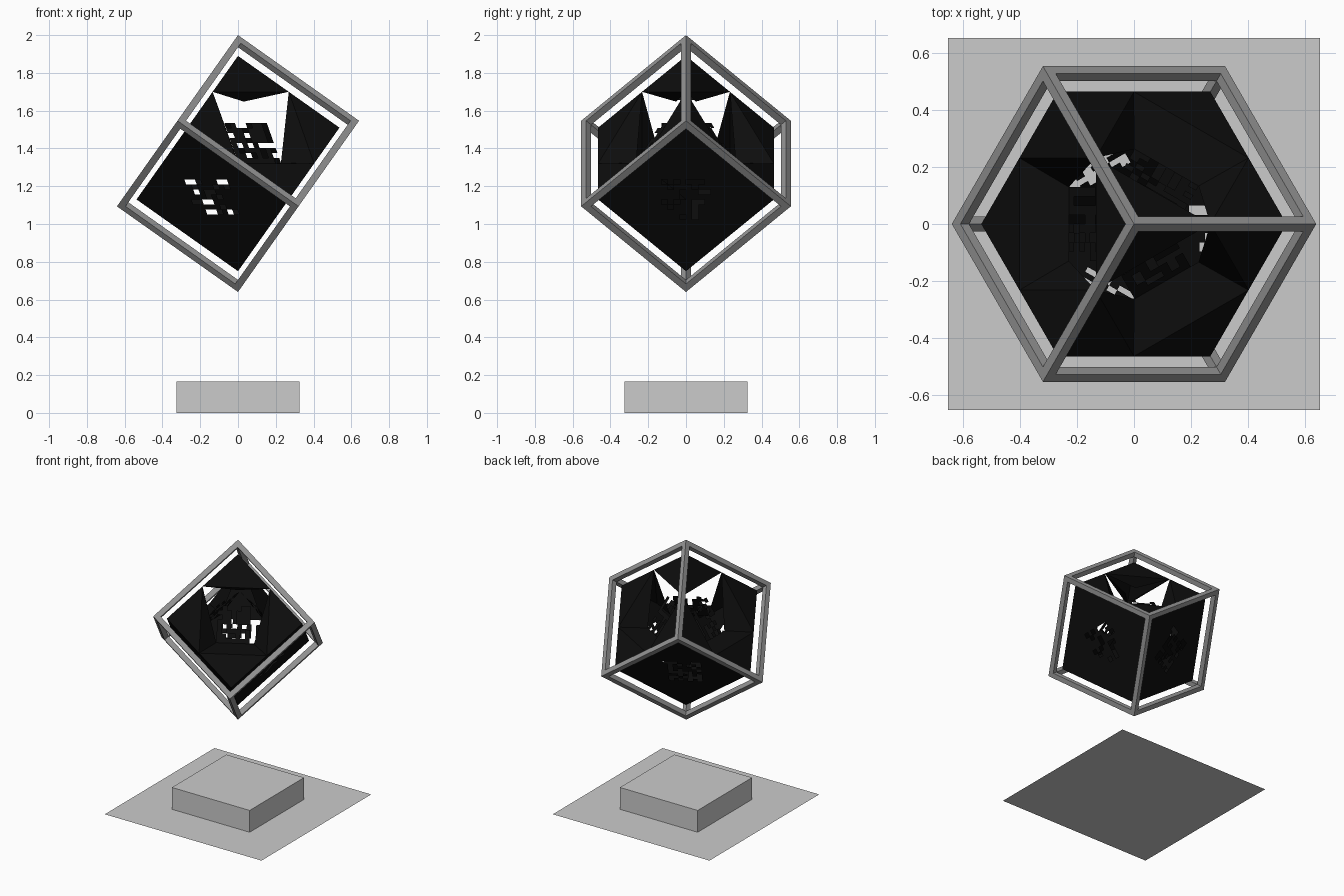
import bpy, bmesh, math, random
from mathutils import Vector, Matrix

if "Cube" in bpy.data.objects:
    bpy.data.objects.remove(bpy.data.objects["Cube"])

random.seed(4)
CENTRE = Vector((0, 0, 1.32))
EDGE, BAR = 0.785, 0.037          # outer frame
H = 0.329                         # half edge of the inner cube
HOLE = H / math.sqrt(2)           # half side of the turned square in each face
MAZE, DEPTH = 0.13, 0.14          # maze panel half side and recess

def material(name, v):
    m = bpy.data.materials.new(name)
    m.diffuse_color = (v, v, v, 1)
    m.use_nodes = True
    m.node_tree.nodes["Principled BSDF"].inputs["Base Color"].default_value = m.diffuse_color
    return m

BLACK = material("black", 0.004)
GREY = material("dark_grey", 0.3)

def finish(name, bm, mat=None):
    me = bpy.data.meshes.new(name)
    bm.to_mesh(me)
    bm.free()
    ob = bpy.data.objects.new(name, me)
    bpy.context.collection.objects.link(ob)
    if mat:
        me.materials.append(mat)
    return ob

def box(bm, centre, size):
    m = Matrix.Translation(centre) @ Matrix.Diagonal((*size, 1))
    bmesh.ops.create_cube(bm, size=1, matrix=m)

def poly(bm, pts):
    bm.faces.new([bm.verts.new(p) for p in pts])

# ground sheet and plinth
bm = bmesh.new()
bmesh.ops.create_grid(bm, x_segments=1, y_segments=1, size=0.655)
finish("ground_sheet", bm)
bm = bmesh.new()
box(bm, (0, 0, 0.0825), (0.65, 0.65, 0.165))
finish("plinth", bm)

# open cube frame balanced on one corner
bm = bmesh.new()
o = (EDGE - BAR) / 2
for axis in range(3):
    for s in (-1, 1):
        for t in (-1, 1):
            c, size = [0, 0, 0], [BAR] * 3
            c[(axis + 1) % 3], c[(axis + 2) % 3] = s * o, t * o
            size[axis] = EDGE if axis == 0 else EDGE - 2 * BAR
            box(bm, c, size)
axes = [Vector((math.sqrt(2 / 3) * math.cos(k * math.tau / 3),
                math.sqrt(2 / 3) * math.sin(k * math.tau / 3),
                -math.sqrt(1 / 3))) for k in range(3)]
bm.transform(Matrix.Translation(CENTRE) @ Matrix(axes).transposed().to_4x4())
bmesh.ops.recalc_face_normals(bm, faces=bm.faces)
finish("cube_frame", bm, GREY)

def maze(bm, place, depth, fill, n=8):
    """Square panel of random cells with gaps."""
    s = 2 * MAZE / n
    for i in range(n):
        for j in range(n):
            keep = (i % 2 == 0 and j % 2 == 0) or random.random() < fill
            if keep:
                x, y = -MAZE + i * s, -MAZE + j * s
                poly(bm, [place(x, y, depth), place(x + s, y, depth),
                          place(x + s, y + s, depth), place(x, y + s, depth)])

def ring(bm, place, a, b):
    """Flat surround between two squares."""
    q = [(-1, -1), (1, -1), (1, 1), (-1, 1)]
    for k in range(4):
        p, r = q[k], q[(k + 1) % 4]
        poly(bm, [place(p[0] * a, p[1] * a, 0), place(r[0] * a, r[1] * a, 0),
                  place(r[0] * b, r[1] * b, 0), place(p[0] * b, p[1] * b, 0)])

# inner black cube: three open upper faces and three closed lower faces
for k, ax in enumerate(axes):
    for upper in (True, False):
        n = -ax if upper else ax
        u = Vector((0, 0, 1)).cross(n).normalized()
        v = n.cross(u)

        def place(x, y, d):
            return CENTRE + u * x + v * y + n * (H - d)

        bm = bmesh.new()
        # corner triangles around the turned square
        for r in range(4):
            c, s = round(math.cos(r * math.pi / 2)), round(math.sin(r * math.pi / 2))
            tri = [(HOLE, -HOLE), (2 * HOLE, 0), (HOLE, HOLE)]
            poly(bm, [place(c * x - s * y, s * x + c * y, 0) for x, y in tri])
        if upper:
            # recessed maze, sloping walls and a hanging wedge
            maze(bm, place, DEPTH, 0.35)
            for s in (-1, 1):
                poly(bm, [place(s * HOLE, HOLE, 0), place(s * HOLE, -HOLE, 0),
                          place(s * MAZE, -MAZE, DEPTH)])
            poly(bm, [place(-HOLE, -HOLE, 0), place(HOLE, -HOLE, 0),
                      place(MAZE, -MAZE, DEPTH), place(-MAZE, -MAZE, DEPTH)])
            poly(bm, [place(-HOLE, HOLE, 0), place(HOLE, HOLE, 0),
                      place(0, HOLE, 0.09)])
        else:
            ring(bm, place, HOLE, MAZE)
            maze(bm, place, 0, 0.5)
        bmesh.ops.remove_doubles(bm, verts=bm.verts, dist=0.0005)
        finish(("upper" if upper else "lower") + f"_panel_{k + 1}", bm, BLACK)
